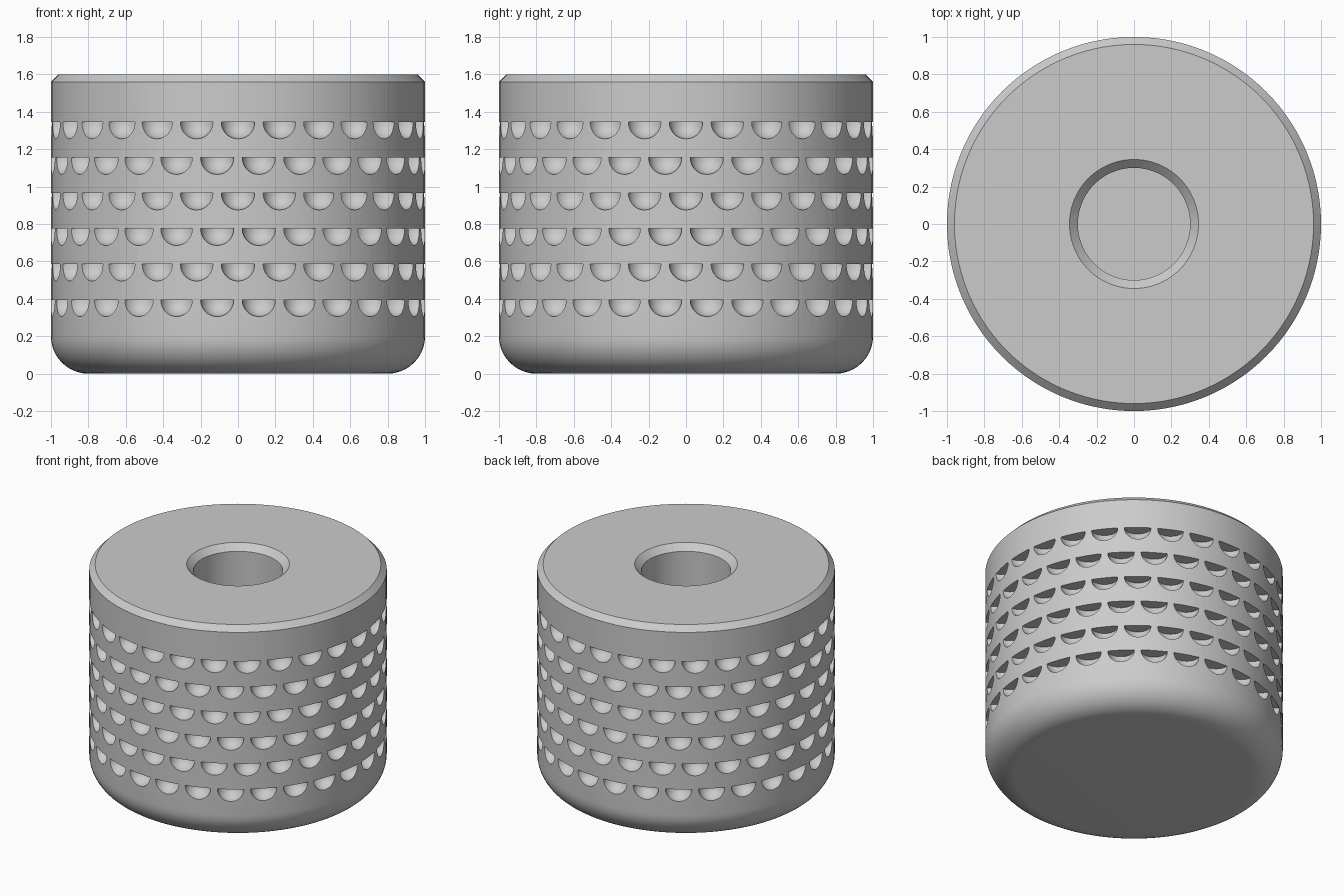
import bpy
import bmesh
from math import sin, cos, pi, radians
from mathutils import Matrix

cube = bpy.data.objects.get("Cube")
if cube:
    bpy.data.objects.remove(cube, do_unlink=True)

HEIGHT = 1.6
FILLET = 0.2
CHAMFER = 0.04
HOLE_R, HOLE_CHAMFER, HOLE_DEPTH = 0.3, 0.045, 1.2
DIMPLE_R = 0.09
ROWS, PER_ROW, PITCH, LOWEST = 6, 28, 0.19, 0.395

# Plain grey for the whole part
grey = bpy.data.materials.new("grey")
grey.use_nodes = True
grey.diffuse_color = (0.6, 0.6, 0.6, 1)
grey.node_tree.nodes["Principled BSDF"].inputs["Base Color"].default_value = (0.6, 0.6, 0.6, 1)


def make_object(name, bm):
    bmesh.ops.recalc_face_normals(bm, faces=bm.faces[:])
    mesh = bpy.data.meshes.new(name)
    bm.to_mesh(mesh)
    bm.free()
    mesh.materials.append(grey)
    obj = bpy.data.objects.new(name, mesh)
    bpy.context.collection.objects.link(obj)
    return obj


# Knob body: turned profile with rounded base, chamfered rim and blind hole
profile = [(0, 0)]
for i in range(13):
    a = radians(90) * i / 12
    profile.append((1 - FILLET + FILLET * sin(a), FILLET - FILLET * cos(a)))
profile += [
    (1, HEIGHT - CHAMFER),
    (1 - CHAMFER, HEIGHT),
    (HOLE_R + HOLE_CHAMFER, HEIGHT),
    (HOLE_R, HEIGHT - HOLE_CHAMFER),
    (HOLE_R, HEIGHT - HOLE_DEPTH),
    (0, HEIGHT - HOLE_DEPTH),
]
bm = bmesh.new()
verts = [bm.verts.new((r, 0, z)) for r, z in profile]
edges = [bm.edges.new(pair) for pair in zip(verts, verts[1:])]
bmesh.ops.spin(bm, geom=verts + edges, cent=(0, 0, 0), axis=(0, 0, 1),
               angle=2 * pi, steps=PER_ROW * 4, use_merge=False)
bmesh.ops.remove_doubles(bm, verts=bm.verts[:], dist=0.0001)
body = make_object("knob_body", bm)

# Grip dimples: lower half balls in staggered rings
half = bmesh.new()
bmesh.ops.create_uvsphere(half, u_segments=28, v_segments=14, radius=DIMPLE_R)
bmesh.ops.bisect_plane(half, geom=half.verts[:] + half.edges[:] + half.faces[:],
                       plane_co=(0, 0, 0), plane_no=(0, 0, 1), clear_outer=True)
bmesh.ops.holes_fill(half, edges=[e for e in half.edges if e.is_boundary], sides=0)
half_mesh = bpy.data.meshes.new("half_ball")
half.to_mesh(half_mesh)
half.free()

bm = bmesh.new()
for row in range(ROWS):
    for k in range(PER_ROW):
        turn = 2 * pi * (k + 0.5 * ((row + 1) % 2)) / PER_ROW
        start = len(bm.verts)
        bm.from_mesh(half_mesh)
        bm.verts.ensure_lookup_table()
        place = Matrix.Rotation(turn, 4, 'Z') @ Matrix.Translation((1, 0, LOWEST + row * PITCH))
        bmesh.ops.transform(bm, matrix=place, verts=bm.verts[start:])
cutter = make_object("dimple_cutter", bm)
cutter.hide_render = True
bpy.data.meshes.remove(half_mesh)

cut = body.modifiers.new("dimples", 'BOOLEAN')
cut.operation = 'DIFFERENCE'
cut.solver = 'EXACT'
cut.object = cutter

# Apply the cut, then smooth curved faces and keep the crisp edges
bpy.ops.object.select_all(action='DESELECT')
body.select_set(True)
bpy.context.view_layer.objects.active = body
bpy.ops.object.modifier_apply(modifier=cut.name)
bpy.data.objects.remove(cutter, do_unlink=True)
bpy.ops.object.shade_smooth_by_angle(angle=radians(30))
